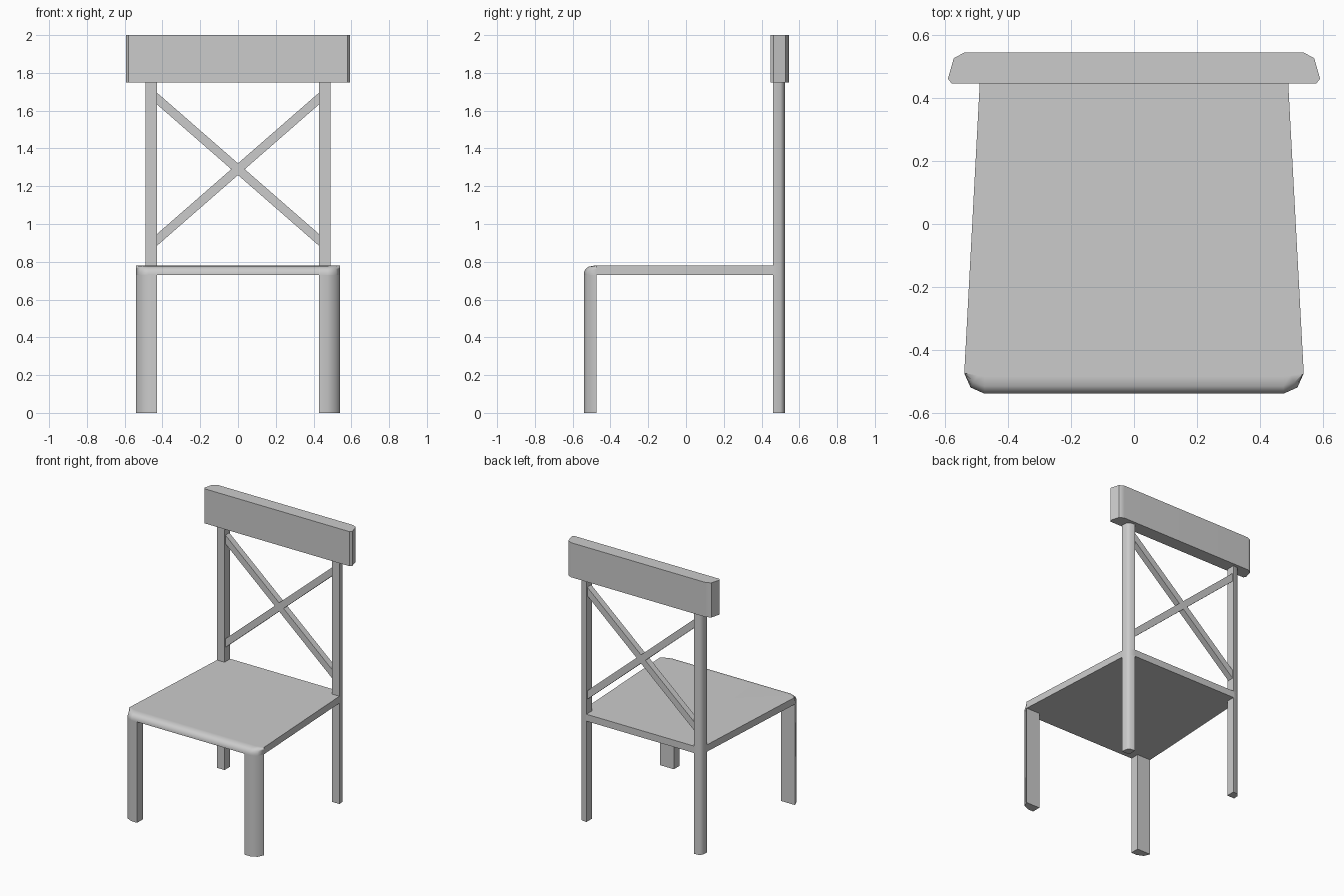
import bpy
import bmesh
from math import radians

cube = bpy.data.objects.get("Cube")
if cube:
    bpy.data.objects.remove(cube, do_unlink=True)

grey = bpy.data.materials.new("painted grey")
grey.use_nodes = True
grey.diffuse_color = (0.6, 0.6, 0.6, 1)
grey.node_tree.nodes["Principled BSDF"].inputs["Base Color"].default_value = (0.6, 0.6, 0.6, 1)


def loft(name, rings, smooth=True):
    """Skin equal-length rings of 3D points and cap both ends."""
    bm = bmesh.new()
    loops = [[bm.verts.new(p) for p in ring] for ring in rings]
    n = len(loops[0])
    for a, b in zip(loops, loops[1:]):
        for i in range(n):
            j = (i + 1) % n
            bm.faces.new((a[i], a[j], b[j], b[i]))
    bm.faces.new(loops[0])
    bm.faces.new(loops[-1])
    bmesh.ops.recalc_face_normals(bm, faces=bm.faces)
    mesh = bpy.data.meshes.new(name)
    bm.to_mesh(mesh)
    bm.free()
    mesh.materials.append(grey)
    obj = bpy.data.objects.new(name, mesh)
    bpy.context.collection.objects.link(obj)
    if smooth:
        bpy.ops.object.select_all(action="DESELECT")
        obj.select_set(True)
        bpy.context.view_layer.objects.active = obj
        bpy.ops.object.shade_smooth_by_angle(angle=radians(45))
        normals = obj.modifiers.new("weighted normals", "WEIGHTED_NORMAL")
        normals.keep_sharp = True
    return obj


def column(name, outline, low, high):
    return loft(name, [[(x, y, z) for x, y in outline] for z in (low, high)])


def mirrored(half):
    """Close a right-hand half outline with its reflection."""
    return half + [(-x, y) for x, y in reversed(half)]


# Seat: tapered slab with a rounded front lip
def seat_ring(z, inset):
    half = [(0.475, -0.54 + inset), (0.52 - 0.4 * inset, -0.52 + 0.7 * inset),
            (0.54, -0.475), (0.49, 0.46), (0.487, 0.5), (0.47, 0.52), (0.43, 0.525)]
    return [(x, y, z) for x, y in mirrored(half)]


loft("seat", [seat_ring(z, d) for z, d in
              ((0.73, 0), (0.745, 0), (0.762, 0.008), (0.774, 0.024), (0.78, 0.055))])

# Legs and back posts: square inside, rounded at the outer corner
front_leg = [(0.43, -0.54), (0.475, -0.54), (0.52, -0.52), (0.54, -0.475), (0.43, -0.475)]
back_post = [(0.43, 0.46), (0.49, 0.46), (0.487, 0.5), (0.47, 0.52), (0.43, 0.525)]
for side, s in (("left", 1), ("right", -1)):
    column(side + "_front_leg", [(s * x, y) for x, y in front_leg], 0, 0.73)
    column(side + "_back_post", [(s * x, y) for x, y in back_post], 0, 1.75)

# Top rail with rounded rear corners
column("top_rail", mirrored([(0.58, 0.447), (0.592, 0.462), (0.573, 0.528), (0.54, 0.545)]),
       1.75, 2)

# Crossed back braces as one cut-out shape
half_x, mid, rise, t = 0.43, 1.29, 0.375, 0.031
upper = [(t * half_x / rise, 0), (half_x, rise - t), (half_x, rise + t), (0, t)]
right = [(x, -z) for x, z in reversed(upper)] + upper[1:-1]
right.remove((t * half_x / rise, 0)) if right.count((t * half_x / rise, 0)) > 1 else None
cross = right + [(0, t)] + [(-x, z) for x, z in reversed(right[1:])]
loft("cross_brace", [[(x, y, mid + z) for x, z in cross] for y in (0.47, 0.515)], smooth=False)
